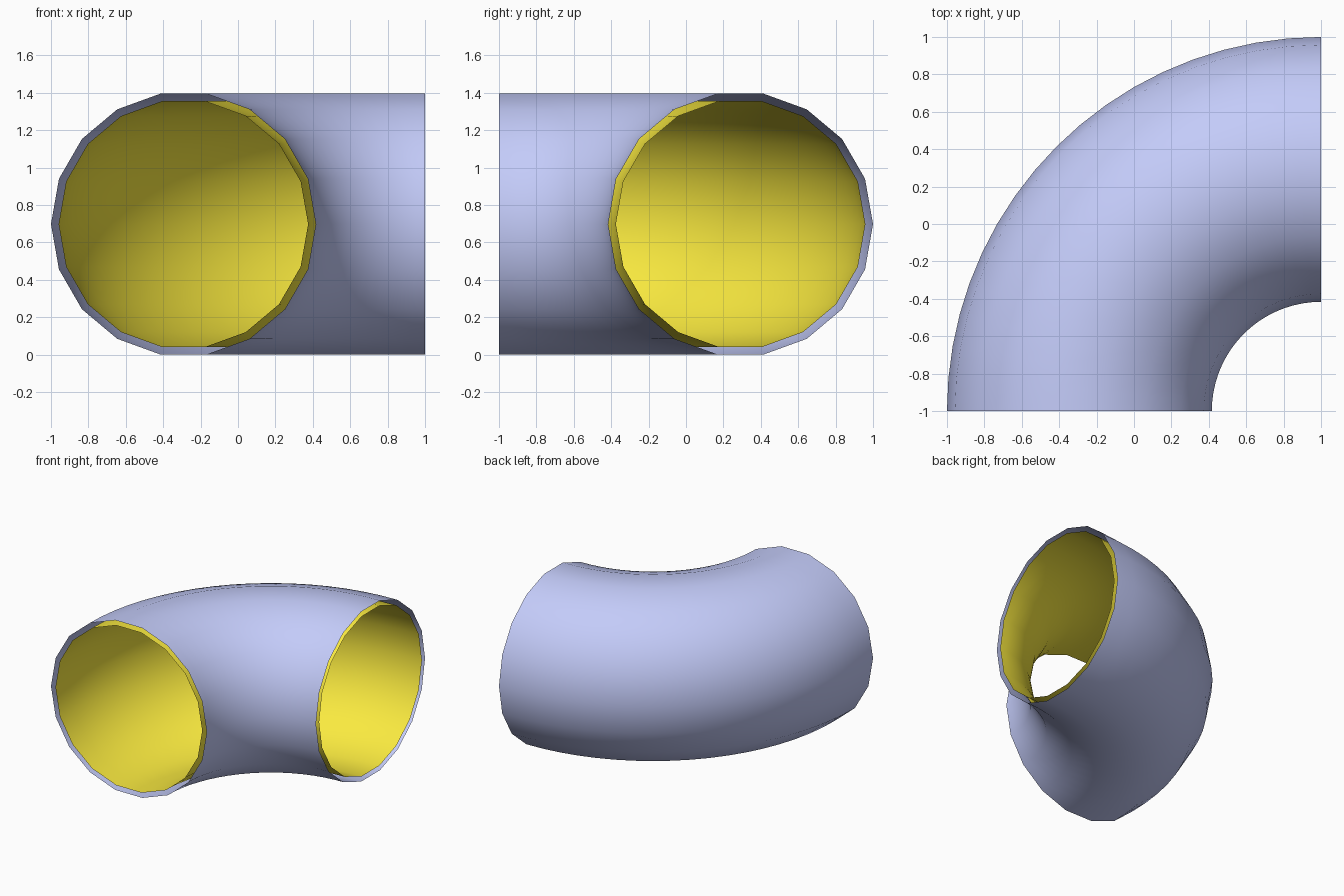
import bpy, bmesh
from math import cos, sin, tau, pi
from mathutils import Vector

if "Cube" in bpy.data.objects:
    bpy.data.objects.remove(bpy.data.objects["Cube"])

SIDES, STEPS = 18, 18
BEND = Vector((1.0, -1.0, 0.0))   # centre of the quarter bend
BEND_R, HEIGHT = 1.292, 0.698


def material(name, color):
    m = bpy.data.materials.new(name)
    m.diffuse_color = (*color, 1)
    m.use_nodes = True
    m.node_tree.nodes["Principled BSDF"].inputs["Base Color"].default_value = m.diffuse_color
    return m


def elbow(name, radius, mat, inward=False):
    """Open-ended tube: a circle profile swept through a quarter turn."""
    bm = bmesh.new()
    rings = []
    for i in range(STEPS + 1):
        a = pi - (pi / 2) * i / STEPS
        ring = []
        for j in range(SIDES):
            t = tau * j / SIDES
            r = BEND_R + radius * cos(t)
            ring.append(bm.verts.new(BEND + Vector((r * cos(a), r * sin(a), HEIGHT + radius * sin(t)))))
        rings.append(ring)
    for r0, r1 in zip(rings, rings[1:]):
        for j in range(SIDES):
            k = (j + 1) % SIDES
            bm.faces.new((r0[j], r1[j], r1[k], r0[k]))
    # make the wall face away from, or toward, the tube axis
    bm.normal_update()
    f = next(iter(bm.faces))
    mid = BEND + Vector((-BEND_R, 0, HEIGHT))
    outward = f.normal.dot(f.calc_center_median() - mid) > 0
    if outward == inward:
        bmesh.ops.reverse_faces(bm, faces=bm.faces[:])
    for f in bm.faces:
        f.smooth = True
    me = bpy.data.meshes.new(name)
    bm.to_mesh(me)
    bm.free()
    me.materials.append(mat)
    ob = bpy.data.objects.new(name, me)
    bpy.context.collection.objects.link(ob)
    return ob


# outer skin and inner lining, with an open gap between them
elbow("outer_pipe", 0.708, material("blue", (0.55, 0.6, 0.95)))
elbow("inner_lining", 0.667, material("yellow", (0.95, 0.82, 0.05)), inward=True)
